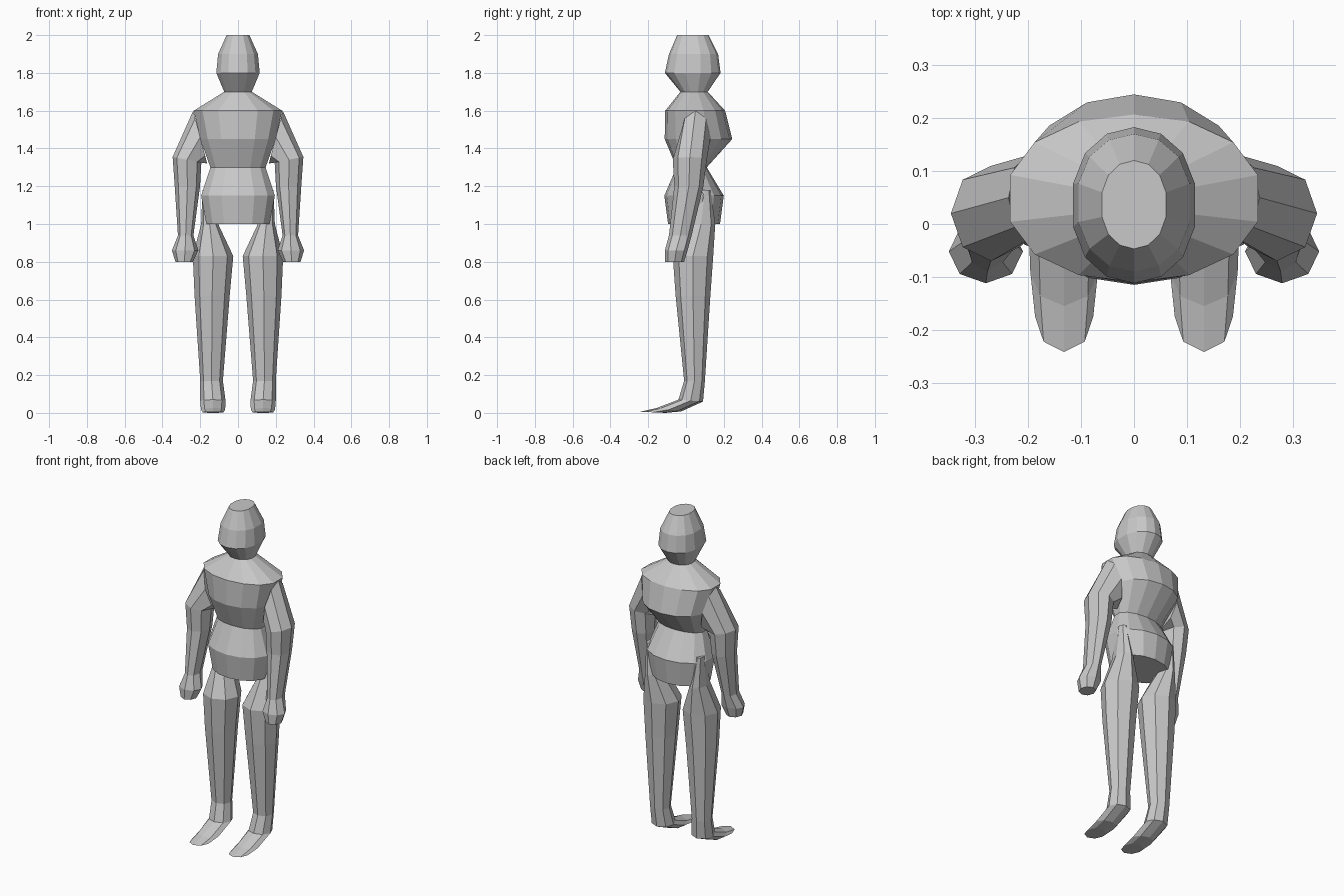
import bpy, bmesh, math

default_cube = bpy.data.objects.get("Cube")
if default_cube:
    bpy.data.objects.remove(default_cube, do_unlink=True)

GREY = (0.58, 0.58, 0.58, 1.0)
clay = bpy.data.materials.new("plain_grey")
clay.use_nodes = True
clay.diffuse_color = GREY
clay.node_tree.nodes["Principled BSDF"].inputs["Base Color"].default_value = GREY


def ring_points(center, radii, tilt, sides, squareness):
    """Elliptical section; tilt is the height gained toward +x and toward +y."""
    points = []
    for step in range(sides):
        angle = math.tau * step / sides
        across, along = math.sin(angle), math.cos(angle)
        along = math.copysign(abs(along) ** squareness, along)
        points.append((center[0] + radii[0] * across,
                       center[1] + radii[1] * along,
                       center[2] + tilt[0] * across + tilt[1] * along))
    return points


def loft(name, sections, sides, squareness=1.0, flip=1):
    """Skin a closed body through a list of (center, radii, tilt) sections."""
    bm = bmesh.new()
    rings = []
    for center, radii, tilt in sections:
        points = ring_points(center, radii, tilt, sides, squareness)
        rings.append([bm.verts.new((flip * x, y, z)) for x, y, z in points])
    for upper, lower in zip(rings, rings[1:]):
        for i in range(sides):
            j = (i + 1) % sides
            bm.faces.new((upper[i], upper[j], lower[j], lower[i]))
    bm.faces.new(rings[0])
    bm.faces.new(rings[-1])
    bmesh.ops.recalc_face_normals(bm, faces=bm.faces)
    mesh = bpy.data.meshes.new(name)
    bm.to_mesh(mesh)
    bm.free()
    mesh.materials.append(clay)
    obj = bpy.data.objects.new(name, mesh)
    bpy.context.collection.objects.link(obj)
    return obj


FLAT = (0, 0)

# Head, neck, chest, waist and hips: height, half width, front y, back y
body_profile = [
    (2.0, .062, -.047, .12),
    (1.9, .108, -.09, .17),
    (1.8, .118, -.112, .183),
    (1.7, .075, -.03, .115),
    (1.6, .24, -.11, .207),
    (1.45, .205, -.113, .245),
    (1.3, .15, -.05, .11),
    (1.15, .2, -.115, .2),
    (1.0, .172, -.095, .18),
]
body = [((0, (front + back) / 2, z), (half, (back - front) / 2), FLAT)
        for z, half, front, back in body_profile]
loft("head_and_torso", body, sides=14, squareness=.85)

# Arm from the slanted shoulder opening to the fist
arm = [
    ((.2, .05, 1.46), (.037, .08), (.14, 0)),
    ((.27, .02, 1.34), (.076, .09), (.015, 0)),
    ((.268, .015, 1.2), (.067, .077), FLAT),
    ((.277, -.03, .94), (.041, .06), FLAT),
    ((.28, -.052, .86), (.07, .06), FLAT),
    ((.285, -.06, .8), (.046, .05), FLAT),
]

# Leg from the hip, past the broad thigh, to the flattened pointed foot
leg = [
    ((.168, .1, 1.18), (.02, .03), FLAT),
    ((.15, .08, 1.0), (.045, .075), FLAT),
    ((.132, .037, .83), (.107, .107), FLAT),
    ((.137, .037, .62), (.093, .092), FLAT),
    ((.14, .045, .17), (.06, .055), FLAT),
    ((.133, .025, .065), (.067, .065), (0, -.005)),
    ((.132, -.09, .017), (.064, .065), (0, -.009)),
    ((.132, -.175, .003), (.055, .067), (0, -.003)),
]

for side, flip in (("left", 1), ("right", -1)):
    loft(side + "_arm", arm, sides=8, flip=flip)
    loft(side + "_leg", leg, sides=8, flip=flip)
